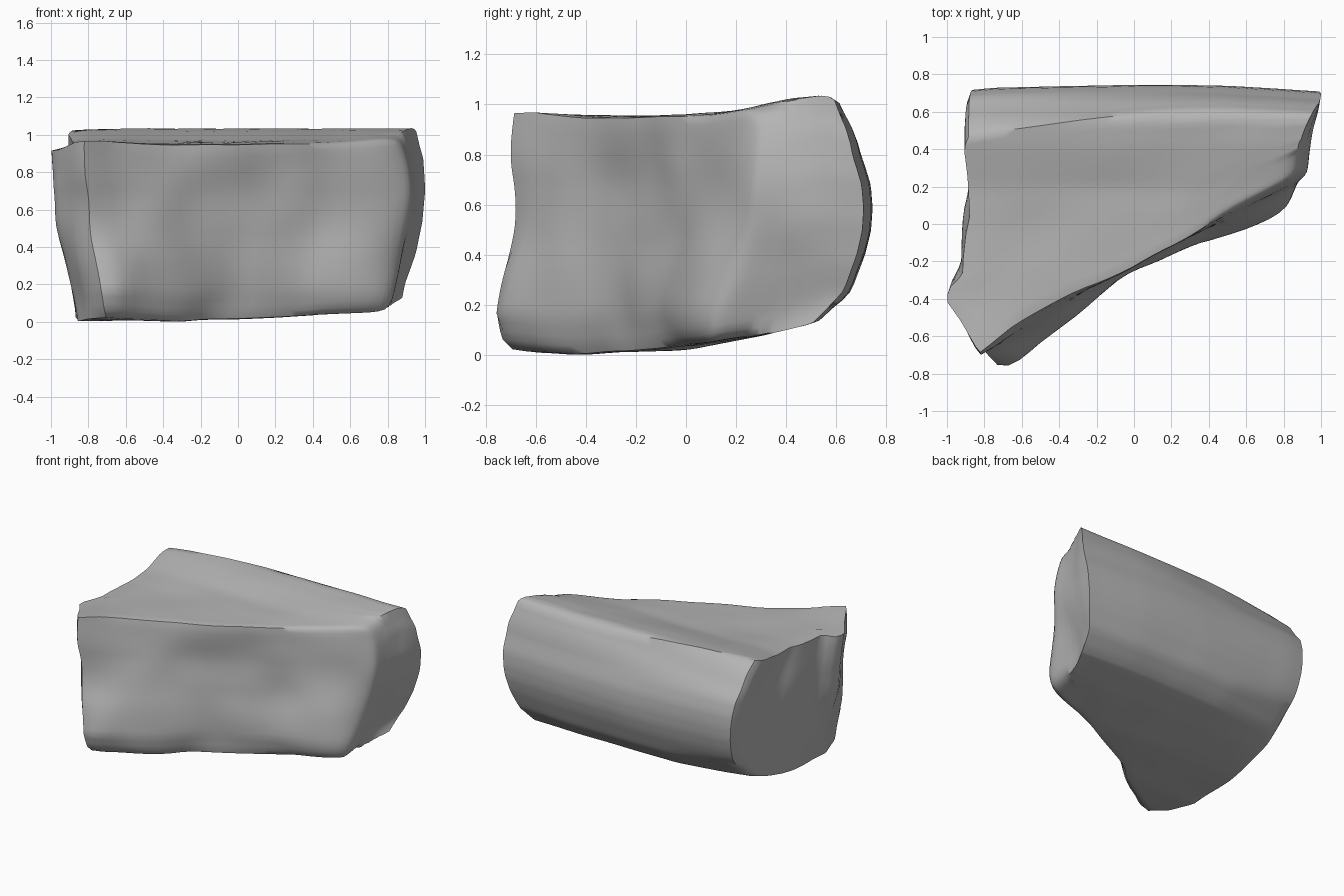
import bpy, bmesh, math
from mathutils import Vector, noise

if "Cube" in bpy.data.objects:
    bpy.data.objects.remove(bpy.data.objects["Cube"])


def curve(v, *pts):
    """Piecewise-linear profile lookup."""
    if v <= pts[0][0]:
        return pts[0][1]
    for (a, p), (b, q) in zip(pts, pts[1:]):
        if v <= b:
            return p + (q - p) * (v - a) / (b - a)
    return pts[-1][1]


def lerp(a, b, t):
    return a + (b - a) * t


def left_end(t, w):
    high = curve(t, (0, -.83), (.14, -.93), (.22, -1.0), (.28, -1.0), (.36, -.92),
                 (.55, -.90), (.64, -.875), (.72, -.885), (.95, -.91), (1, -.885))
    low = curve(t, (0, -.71), (.08, -.81), (.25, -.86), (.6, -.87), (.95, -.86), (1, -.83))
    return lerp(low, high, curve(w, (0, 0), (.2, .25), (.5, .6), (.8, .95), (1, 1)))


def right_end(t, w):
    edge = curve(w, (0, .88), (.08, .9), (.25, .95), (.45, .985), (.65, 1), (.85, .99), (1, .955))
    return edge - curve(t, (0, .09), (.1, .075), (.6, .04), (1, 0))


def front_wall(x, w):
    high = curve(x, (-.85, -.69), (-.28, -.35), (0, -.22), (.4, 0), (.9, .28))
    low = curve(x, (-.85, -.70), (-.7, -.75), (-.58, -.70), (-.42, -.59), (-.3, -.46),
                (-.24, -.39), (0, -.25), (.4, -.09), (.62, -.03), (.78, .04), (.9, .2))
    return lerp(high, low, curve(w, (0, .6), (.04, .85), (.15, 1), (.45, .55), (.7, .2), (1, 0)))


def back_wall(x, w):
    y = curve(w, (0, .53), (.05, .6), (.12, .655), (.29, .71), (.4, .733), (.51, .74),
              (.62, .733), (.73, .705), (.82, .67), (.9, .63), (1, .565))
    y += curve(x, (-.9, -.025), (-.75, -.01), (0, .005), (.5, 0), (1, -.03))
    ridge = curve(x, (-.9, -.08), (-.3, -.01), (.2, .04), (1, .055))
    broken = curve(x, (-.85, -.07), (-.3, 0))      # chipped lower left corner
    return y + ridge * max(0, (w - .75) / .25) + broken * max(0, 1 - w / .2)


def shape(p):
    s, t, w = p
    x = lerp(left_end(t, w), right_end(t, w), s)
    y = lerp(front_wall(x, w), back_wall(x, w), t)
    base = curve(y, (-.72, .03), (-.6, .012), (-.4, .005), (0, .03), (.3, .08), (.48, .12), (.58, .155))
    base += curve(x, (-.85, .04), (-.3, 0)) * curve(y, (.1, 0), (.45, 1))
    top = curve(y, (-.69, .965), (-.4, .952), (0, .955), (.2, .97), (.42, 1.02),
                (.53, 1.035), (.57, 1.03), (.62, 1.0))
    top -= curve(x, (-.98, .04), (-.88, 0))
    q = Vector((x, y, lerp(base, top, w)))
    # chipped surface, calmer on the dressed back
    n = noise.noise_vector(q * 3.2) * .032 * (1 - .9 * t ** 3)
    n.z *= .4
    return q + n


# broken stone block: a gridded cube mapped through the wall profiles
N = 26
bm = bmesh.new()
bmesh.ops.create_cube(bm, size=1)
bmesh.ops.subdivide_edges(bm, edges=bm.edges[:], cuts=N, use_grid_fill=True)
worn, corner = [], []
for v in bm.verts:
    s, t, w = p = v.co + Vector((.5, .5, .5))
    v.co = shape(p)
    if t < .5 and .1 < s:
        worn.append(v)
    if s > .75 and t < .35:
        corner.append(v)
# soften the weathered front edges and the right front corner
for verts, times in ((worn, 1), (corner, 5)):
    for i in range(times):
        bmesh.ops.smooth_vert(bm, verts=verts, factor=.5,
                              use_axis_x=True, use_axis_y=True, use_axis_z=True)
for v in bm.verts:
    v.co.z = max(v.co.z, 0)
bmesh.ops.recalc_face_normals(bm, faces=bm.faces[:])
mesh = bpy.data.meshes.new("stone_fragment")
bm.to_mesh(mesh)
bm.free()
stone = bpy.data.objects.new("stone_fragment", mesh)
bpy.context.collection.objects.link(stone)

# dark grey stone
grey = bpy.data.materials.new("grey_stone")
grey.diffuse_color = (.46, .46, .46, 1)
grey.use_nodes = True
grey.node_tree.nodes["Principled BSDF"].inputs["Base Color"].default_value = grey.diffuse_color
mesh.materials.append(grey)

bpy.context.view_layer.objects.active = stone
stone.select_set(True)
bpy.ops.object.shade_smooth_by_angle(angle=math.radians(50))
